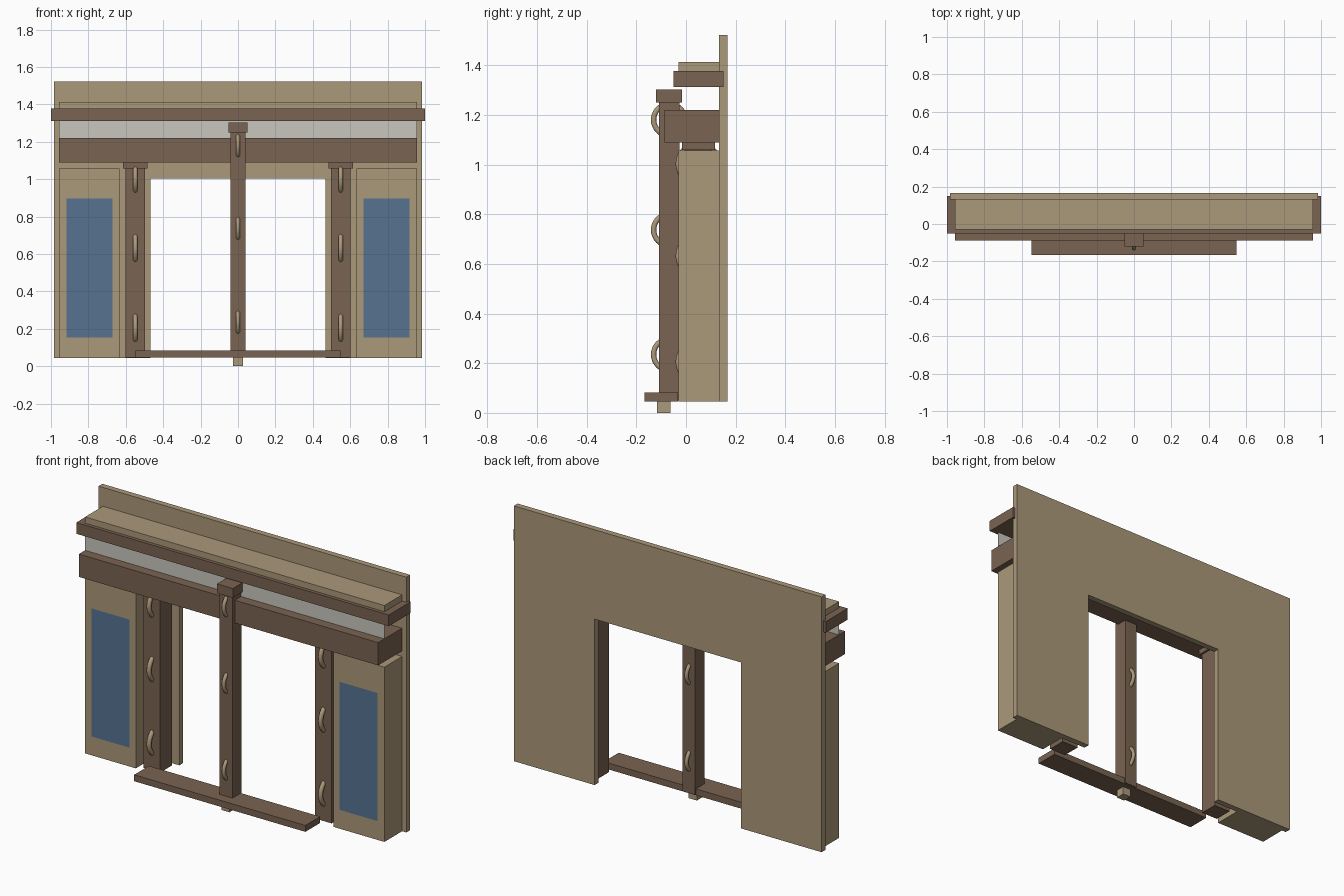
import bpy, bmesh, math
from mathutils import Vector

if "Cube" in bpy.data.objects:
    bpy.data.objects.remove(bpy.data.objects["Cube"])


def material(name, rgb):
    m = bpy.data.materials.new(name)
    m.diffuse_color = (*rgb, 1)
    m.use_nodes = True
    m.node_tree.nodes["Principled BSDF"].inputs["Base Color"].default_value = m.diffuse_color
    return m


TAN = material("tan_plaster", (0.41, 0.32, 0.195))
BROWN = material("brown_wood", (0.195, 0.127, 0.085))
BLUE = material("blue_glass", (0.095, 0.17, 0.28))
PALE = material("pale_sign", (0.58, 0.57, 0.51))


def add_object(name, bm, mat):
    mesh = bpy.data.meshes.new(name)
    bm.to_mesh(mesh)
    bm.free()
    mesh.materials.append(mat)
    ob = bpy.data.objects.new(name, mesh)
    bpy.context.collection.objects.link(ob)
    return ob


def box(name, x, y, z, mat):
    """Box from (min, max) pairs."""
    bm = bmesh.new()
    bmesh.ops.create_cube(bm, size=1)
    for v in bm.verts:
        v.co = Vector([(a + b) / 2 + c * (b - a) for (a, b), c in zip((x, y, z), v.co)])
    return add_object(name, bm, mat)


def outline(name, points, y, mat, depth=0):
    """Front-facing polygon in XZ, extruded back by depth."""
    bm = bmesh.new()
    face = bm.faces.new([bm.verts.new((px, y, pz)) for px, pz in points])
    if depth:
        ext = bmesh.ops.extrude_face_region(bm, geom=[face], use_keep_orig=True)
        for v in ext["geom"]:
            if isinstance(v, bmesh.types.BMVert):
                v.co.y += depth
        bmesh.ops.recalc_face_normals(bm, faces=bm.faces)
    return add_object(name, bm, mat)


def panel(name, x, z, y, mat):
    outline(name, [(x[0], z[0]), (x[1], z[0]), (x[1], z[1]), (x[0], z[1])], y, mat)


def ring(name, loc, major, minor):
    """Upright ring threaded through a post."""
    bpy.ops.mesh.primitive_torus_add(location=loc, rotation=(0, math.pi / 2, 0),
                                     major_radius=major, minor_radius=minor,
                                     major_segments=32, minor_segments=12)
    ob = bpy.context.object
    ob.name = name
    ob.data.materials.append(TAN)
    bpy.ops.object.shade_smooth()


# Back wall with doorway
outline("back_wall", [(-0.985, 0.045), (-0.468, 0.045), (-0.468, 1.005), (0.468, 1.005),
                      (0.468, 0.045), (0.985, 0.045), (0.985, 1.522), (-0.985, 1.522)],
        0.132, TAN, 0.035)

# Lintel, sign and cornice
box("lintel", (-0.958, 0.958), (-0.087, 0.132), (1.088, 1.22), BROWN)
panel("sign_panel", (-0.958, 0.958), (1.22, 1.312), -0.03, PALE)
box("cornice", (-1, 1), (-0.05, 0.15), (1.312, 1.377), BROWN)
box("cornice_cap", (-0.958, 0.958), (-0.03, 0.132), (1.377, 1.413), TAN)

# Side bays, windows, posts and rings
for side, s in (("left", -1), ("right", 1)):
    span = lambda a, b: tuple(sorted((s * a, s * b)))
    box(side + "_bay", span(0.633, 0.958), (-0.03, 0.132), (0.045, 1.056), TAN)
    panel(side + "_window", span(0.672, 0.917), (0.155, 0.896), -0.032, BLUE)
    box(side + "_post", span(0.496, 0.602), (-0.004, 0.104), (0.047, 1.062), BROWN)
    box(side + "_post_cap", span(0.484, 0.614), (-0.016, 0.116), (1.058, 1.13), BROWN)
    for z in (0.205, 0.632, 1.003):
        ring(side + "_post_ring", (s * 0.549, 0.05, z), 0.079, 0.013)

# Centre post with cap, rings and foot
box("centre_post", (-0.041, 0.041), (-0.109, -0.026), (0.05, 1.255), BROWN)
box("centre_post_cap", (-0.051, 0.051), (-0.12, -0.016), (1.249, 1.303), BROWN)
for z in (0.235, 0.737, 1.18):
    ring("centre_post_ring", (0, -0.0675, z), 0.063, 0.0108)
box("centre_foot", (-0.026, 0.026), (-0.116, -0.062), (0, 0.05), TAN)

# Sill
box("sill", (-0.548, 0.548), (-0.167, -0.032), (0.046, 0.083), BROWN)
